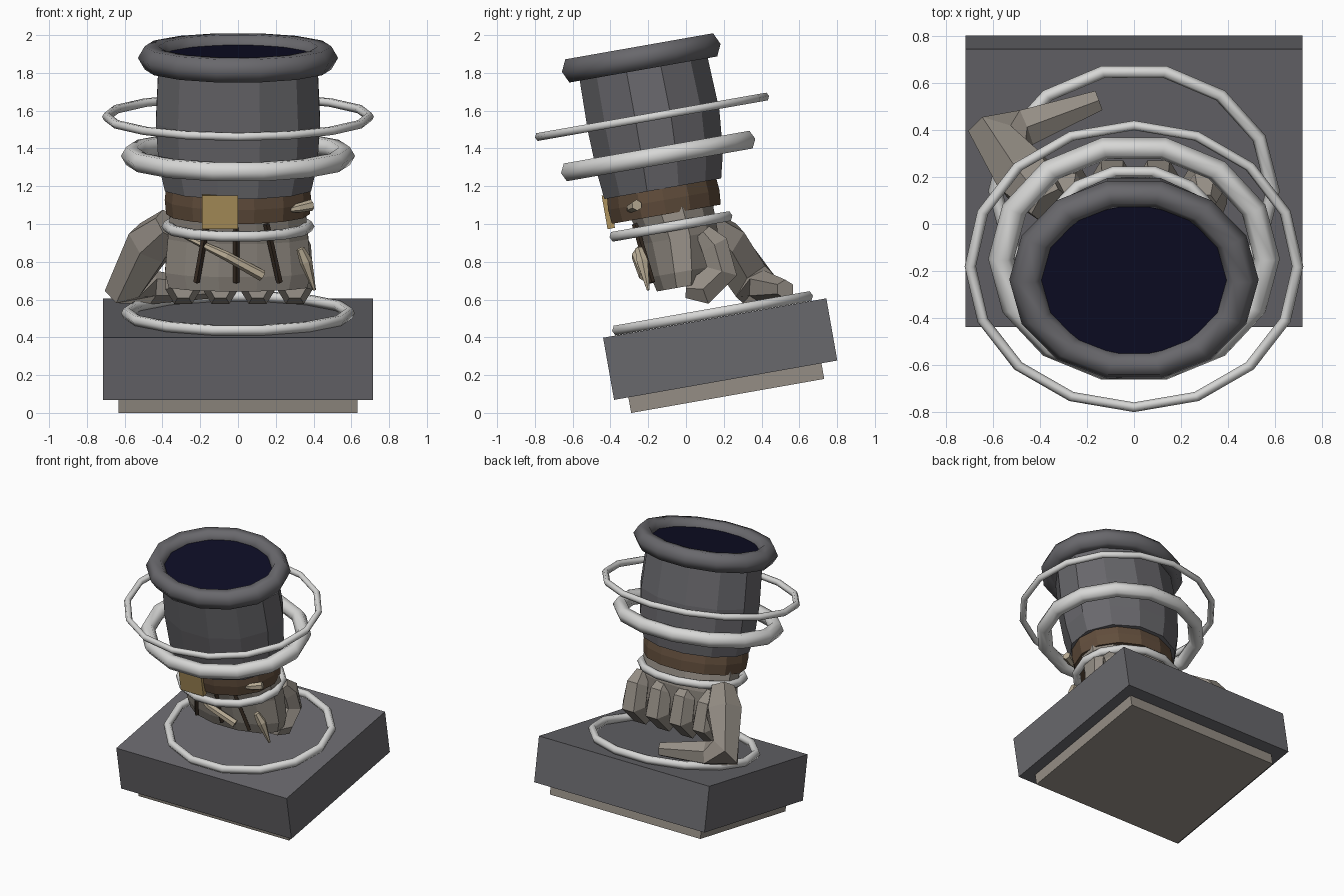
import bpy, math
from mathutils import Matrix, Vector

if "Cube" in bpy.data.objects:
    bpy.data.objects.remove(bpy.data.objects["Cube"])

TILT = Matrix.Rotation(math.radians(10), 4, 'X')   # the whole piece leans forward


def mat(name, r, g, b):
    m = bpy.data.materials.new(name)
    m.diffuse_color = (r, g, b, 1)
    m.use_nodes = True
    m.node_tree.nodes["Principled BSDF"].inputs["Base Color"].default_value = m.diffuse_color
    return m


SLATE = mat("slate grey", .14, .138, .15)
STONE = mat("stone beige", .30, .27, .235)
SILVER = mat("pale silver", .68, .68, .67)
LEATHER = mat("brown leather", .12, .075, .045)
DARK = mat("dark lace", .045, .03, .02)
BRASS = mat("brass", .42, .29, .11)
BONE = mat("bone", .48, .41, .30)
NAVY = mat("navy", .004, .004, .018)


def make(name, verts, faces, m, smooth=False, tilt=True):
    me = bpy.data.meshes.new(name)
    me.from_pydata([tuple(v) for v in verts], [], faces)
    if tilt:
        me.transform(TILT)
    me.materials.append(m)
    for p in me.polygons:
        p.use_smooth = smooth
    ob = bpy.data.objects.new(name, me)
    bpy.context.collection.objects.link(ob)
    return ob


def box(name, x0, x1, y0, y1, z0, z1, m):
    v = [(x, y, z) for z in (z0, z1) for x, y in ((x0, y0), (x1, y0), (x1, y1), (x0, y1))]
    f = [(3, 2, 1, 0), (4, 5, 6, 7)] + [(i, (i + 1) % 4, (i + 1) % 4 + 4, i + 4) for i in range(4)]
    return make(name, v, f, m)


def lathe(name, rows, n, m, phase=0, smooth=False, loop=False):
    """rows: (x radius, y radius, y centre, z), bottom to top; loop closes the section"""
    v, f, k = [], [], len(rows)
    for rx, ry, cy, z in rows:
        for i in range(n):
            a = phase + math.tau * i / n
            v.append((rx * math.cos(a), cy + ry * math.sin(a), z))
    for j in range(k if loop else k - 1):
        a, b = j * n, (j + 1) % k * n
        f += [(a + i, a + (i + 1) % n, b + (i + 1) % n, b + i) for i in range(n)]
    if not loop:
        f += [tuple(reversed(range(n))), tuple(range((k - 1) * n, k * n))]
    return make(name, v, f, m, smooth)


def ring(name, r, sy, minor, cy, z, n, m, sides=6):
    """oval ring with outer x radius r"""
    rows = []
    for j in range(sides):
        a = math.tau * j / sides
        rad = r - minor + minor * math.cos(a)
        rows.append((rad, rad * sy, cy, z + minor * math.sin(a)))
    return lathe(name, rows, n, m, smooth=True, loop=True)


def tube(name, path, radii, sides, m, smooth=False):
    """tapered tube through world points"""
    pts = [Vector(p) for p in path]
    v, f, n = [], [], sides
    for i, p in enumerate(pts):
        d0 = (p - pts[i - 1]).normalized() if i else Vector()
        d1 = (pts[i + 1] - p).normalized() if i < len(pts) - 1 else Vector()
        d = (d0 + d1).normalized()
        ref = Vector((1, 0, 0)) if abs(d.x) < .7 else Vector((0, 0, 1))
        u = (ref - d * ref.dot(d)).normalized()
        w = d.cross(u)
        v += [p + radii[i] * (u * math.cos(math.tau * k / n) + w * math.sin(math.tau * k / n))
              for k in range(n)]
    for j in range(len(pts) - 1):
        f += [(j * n + i, j * n + (i + 1) % n, (j + 1) * n + (i + 1) % n, (j + 1) * n + i)
              for i in range(n)]
    f += [tuple(reversed(range(n))), tuple(range(len(v) - n, len(v)))]
    return make(name, v, f, m, smooth, tilt=False)


# base slabs
box("base_block", -.716, .716, -.363, .837, .134, .468, SLATE)
box("base_foot", -.633, .633, -.286, .752, .05, .134, STONE)

# hand body
lathe("palm", [(.38, .15, .105, .66), (.40, .18, .115, .74), (.385, .21, .13, .92),
               (.37, .23, .11, 1.08)], 12, STONE, math.pi / 12)

# curled fingers
for i in range(4):
    x = -.29 + .197 * i
    tube(f"finger_{i + 1}", [(x, .0, .66), (x, .09, .655), (x, .19, .75), (x, .15, .89), (x, .09, .96)],
         [.06, .095, .095, .085, .05], 6, STONE)

# thumb: root runs down to the base, tip bends across the back
tube("thumb", [(-.36, .08, 1.0), (-.46, .20, .90), (-.585, .36, .68), (-.46, .41, .665), (-.15, .525, .655)],
     [.09, .135, .13, .09, .05], 6, STONE)

# wrist strap and buckle
lathe("wrist_strap", [(.38, .30, .08, 1.054), (.388, .307, .08, 1.13), (.38, .30, .08, 1.207)],
      14, LEATHER, smooth=False)
box("buckle", -.19, 0, -.24, -.20, 1.03, 1.21, BRASS)

# cuff, its rim and the dark opening
lathe("cuff", [(.40, .325, .085, 1.19), (.435, .35, .095, 1.33), (.45, .365, .1, 1.55),
               (.435, .355, .095, 1.87)], 12, SLATE, math.pi / 12)
ring("cuff_rim", .53, .825, .072, .093, 1.892, 14, SLATE)
lathe("cuff_opening", [(.40, .33, .093, 1.86), (.40, .33, .093, 1.905)], 12, NAVY)

# floating rings
ring("base_ring", .62, .893, .03, .23, .495, 14, SILVER)
ring("wrist_ring", .405, .836, .03, .093, .986, 14, SILVER)
ring("thick_ring", .62, .864, .055, .091, 1.365, 14, SILVER)
ring("thin_ring", .72, .874, .024, .095, 1.575, 16, SILVER)

# laces hanging from the strap
for i, (xa, xb) in enumerate(((-.165, -.22), (-.01, -.01), (.15, .22))):
    tube(f"lace_{i + 1}", [(xa, -.27, 1.0), (xb, -.18, .69)], [.017, .017], 4, DARK)

# bone charms
tube("claw_front", [(-.28, -.2, .935), (-.06, -.265, .83), (.13, -.22, .725)], [.012, .025, .03], 6, BONE)
tube("claw_side", [(.33, -.25, .87), (.36, -.23, .80), (.405, -.2, .65)], [.022, .034, .008], 6, BONE)
tube("claw_strap", [(.25, -.305, 1.07), (.32, -.29, 1.085), (.39, -.26, 1.10)], [.008, .025, .03], 6, BONE)
